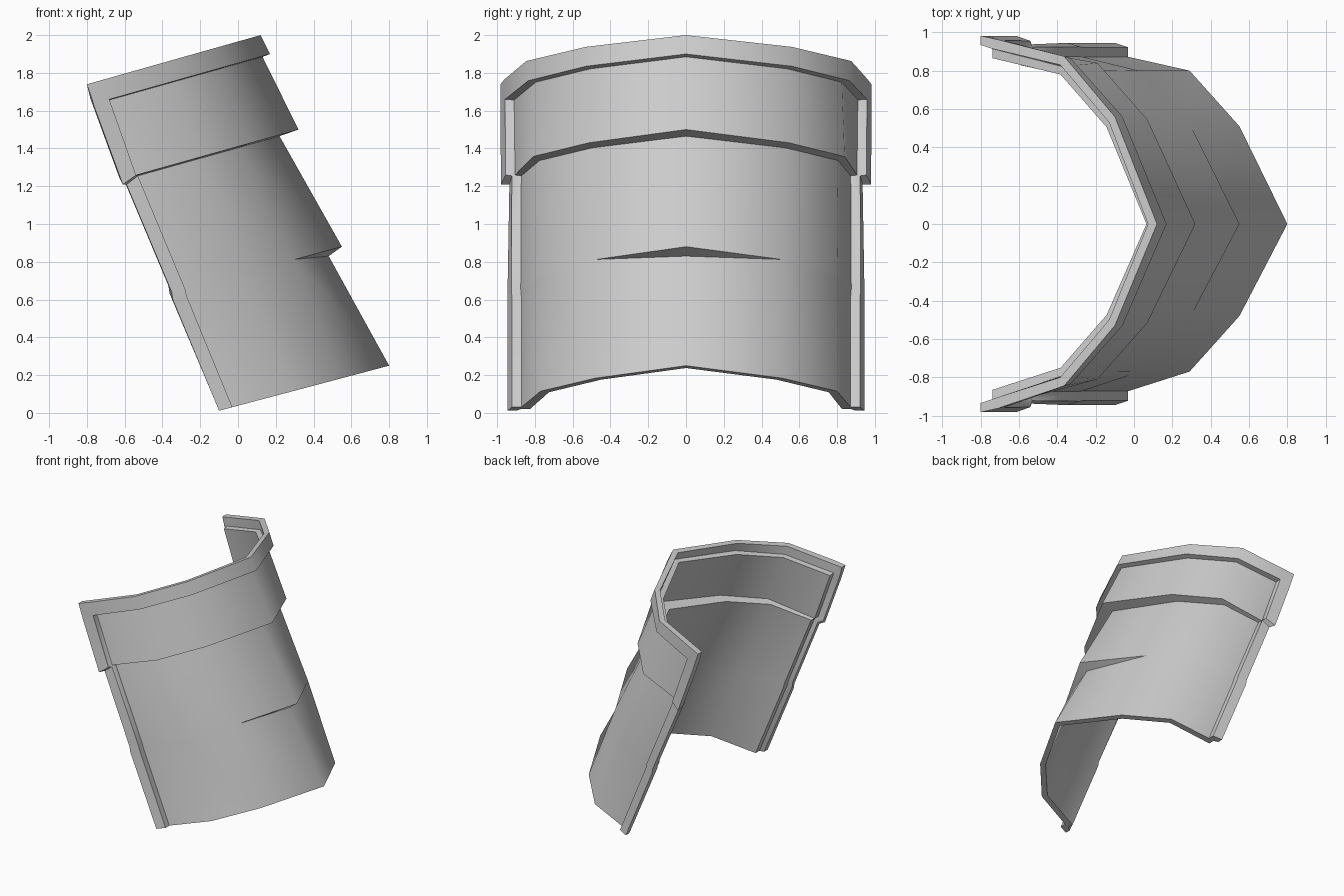
import bpy, bmesh

if "Cube" in bpy.data.objects:
    bpy.data.objects.remove(bpy.data.objects["Cube"])

# Cross-sections from top to bottom: (nose height, slope, half outline x,y from nose to rail end)
SECTIONS = [
    (2.00, .283, [(.12, 0), (-.10, .545), (-.365, .86), (-.71, .962), (-.71, .962), (-.80, .982)]),      # rim top
    (1.90, .282, [(.17, 0), (-.06, .545), (-.33, .85), (-.68, .958), (-.68, .958), (-.765, .982)]),      # rim lower edge
    (1.885, .282, [(.13, 0), (-.095, .52), (-.345, .81), (-.68, .91), (-.68, .958), (-.765, .982)]),     # band top
    (1.50, .28, [(.32, 0), (.07, .53), (-.19, .825), (-.54, .905), (-.54, .955), (-.61, .98)]),          # band lower edge
    (1.465, .28, [(.22, 0), (0, .51), (-.24, .79), (-.53, .872), (-.53, .922), (-.59, .935)]),           # body top
    (.88, .27, [(.55, 0), (.30, .49), (.025, .785), (-.28, .875), (-.28, .925), (-.35, .945)]),          # ridge
    (.83, .28, [(.48, 0), (.30, .49), (.035, .785), (-.272, .872), (-.272, .922), (-.345, .945)]),       # under ridge
    (.25, .265, [(.80, 0), (.55, .495), (.29, .785), (-.03, .872), (-.03, .922), (-.10, .945)]),         # bottom
]
# Inward shift per column, giving the plate its thickness
INSET = [(-.047, 0), (-.03, -.03), (-.02, -.045), (-.04, -.045), (-.04, -.045), (0, -.048)]


def section(row, inner):
    """Full outline across both sides, lying on a tilted plane."""
    z0, slope, half = SECTIONS[row]

    def place(i, side):
        x, y = half[i]
        skew = .015 if i in (1, 2) else 0
        if inner:
            x, y = x + INSET[i][0], y + INSET[i][1]
        z = z0 + slope * (x - half[0][0])
        if i == 5 and row in (3, 4):
            z -= .03
        if inner and 0 < row < 7:      # ledges inside sit above the steps outside
            x, z = x - .018, z + .035
        return [x, side * y + skew, z]

    return [place(i, -1) for i in range(5, 0, -1)] + [place(i, 1) for i in range(6)]


def skin(bm, inner):
    """Loft one side of the stepped plate."""
    rows = [section(r, inner) for r in range(len(SECTIONS))]
    for c in (4, 6):                   # ridge fades out beside the nose
        rows[6][c] = list(rows[5][c])
    grid = [[bm.verts.new(p) for p in r] for r in rows]
    for a, b in zip(grid, grid[1:]):
        for c in range(len(a) - 1):
            bm.faces.new((a[c], b[c], b[c + 1], a[c + 1]))
    # Border loop around the open plate
    return (grid[0] + [r[-1] for r in grid[1:]] + grid[-1][-2::-1]
            + [r[0] for r in grid[-2:0:-1]])


# Outer skin, inner skin and the border joining them
bm = bmesh.new()
outer, inner = skin(bm, False), skin(bm, True)
n = len(outer)
for i in range(n):
    j = (i + 1) % n
    bm.faces.new((outer[i], outer[j], inner[j], inner[i]))
bmesh.ops.remove_doubles(bm, verts=bm.verts, dist=.0005)
bmesh.ops.recalc_face_normals(bm, faces=bm.faces)
mesh = bpy.data.meshes.new("guard_shell")
bm.to_mesh(mesh)
bm.free()
shell = bpy.data.objects.new("guard_shell", mesh)
bpy.context.collection.objects.link(shell)

# Smooth curved plates, sharp steps
bpy.context.view_layer.objects.active = shell
shell.select_set(True)
bpy.ops.object.shade_smooth_by_angle(angle=1.0)
